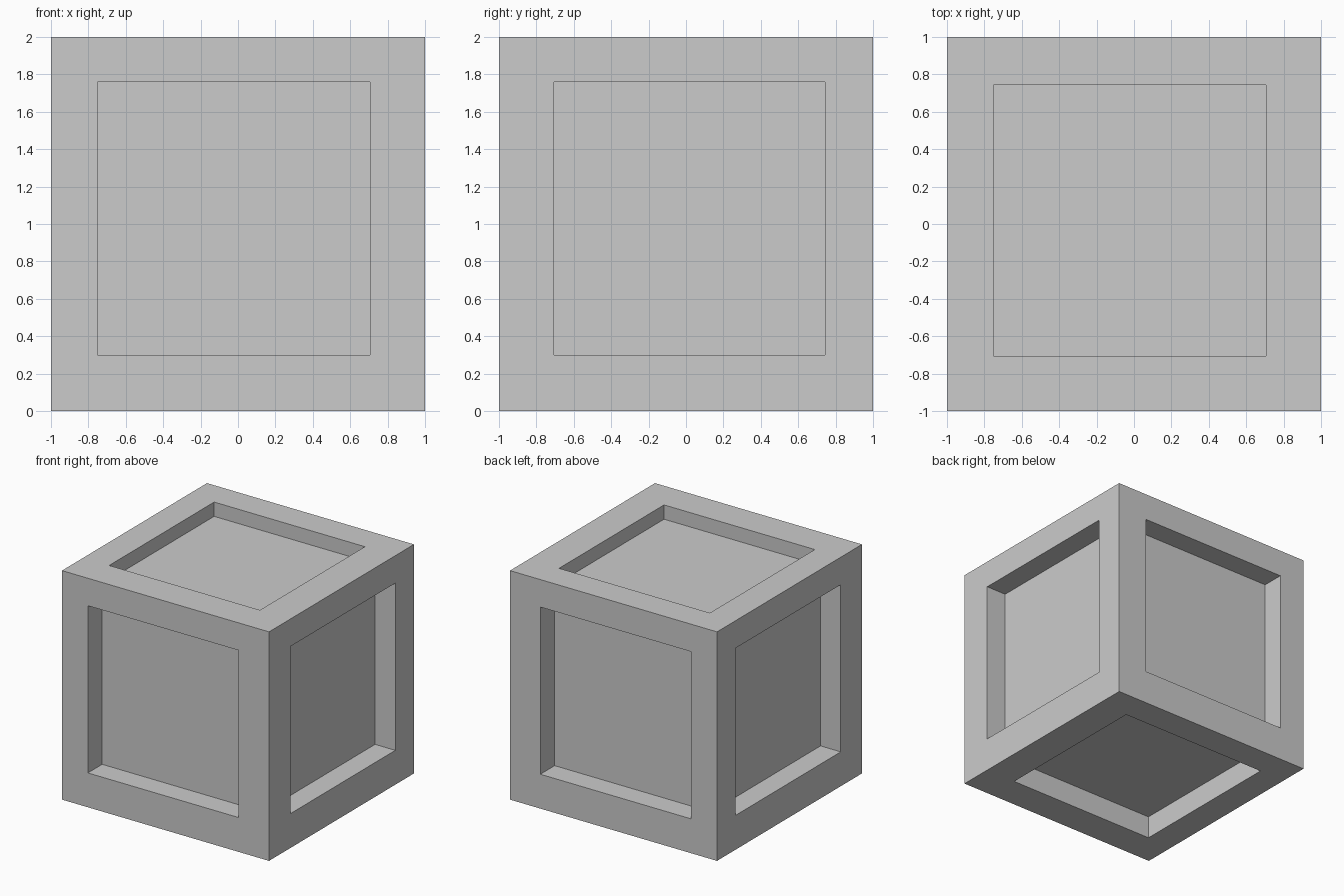
import bpy, bmesh
from mathutils import Vector

if "Cube" in bpy.data.objects:
    bpy.data.objects.remove(bpy.data.objects["Cube"])

# Opening limits shared by opposite sides, and overall block limits
OPEN_LO, OPEN_HI = (-0.75, -0.707, 0.30), (0.707, 0.742, 1.76)
BLOCK_LO, BLOCK_HI = (-1, -1, 0), (1, 1, 2)
# Recess depth for each axis: (low side, high side)
DEPTH = [(0.195, 0.195), (0.197, 0.197), (0.20, 0.125)]


def add_box(bm, lo, hi):
    lo, hi = Vector(lo), Vector(hi)
    verts = bmesh.ops.create_cube(bm, size=1)["verts"]
    bmesh.ops.scale(bm, vec=hi - lo, verts=verts)
    bmesh.ops.translate(bm, vec=(lo + hi) / 2, verts=verts)


def make_object(name, boxes):
    bm = bmesh.new()
    for lo, hi in boxes:
        add_box(bm, lo, hi)
    mesh = bpy.data.meshes.new(name)
    bm.to_mesh(mesh)
    bm.free()
    obj = bpy.data.objects.new(name, mesh)
    bpy.context.collection.objects.link(obj)
    return obj


# One pocket per face, running past the surface for a clean cut
pockets = []
for axis in range(3):
    for side in range(2):
        lo, hi = list(OPEN_LO), list(OPEN_HI)
        if side == 0:
            lo[axis] = BLOCK_LO[axis] - 0.1
            hi[axis] = BLOCK_LO[axis] + DEPTH[axis][0]
        else:
            lo[axis] = BLOCK_HI[axis] - DEPTH[axis][1]
            hi[axis] = BLOCK_HI[axis] + 0.1
        pockets.append((lo, hi))

# Crate body with recessed panels
crate = make_object("crate", [(BLOCK_LO, BLOCK_HI)])
cutter = make_object("panel_cutter", pockets)
cutter.hide_render = True
mod = crate.modifiers.new("recesses", 'BOOLEAN')
mod.operation = 'DIFFERENCE'
mod.solver = 'EXACT'
mod.object = cutter

# Apply the cut and drop the helper
bpy.context.view_layer.objects.active = crate
crate.select_set(True)
bpy.ops.object.modifier_apply(modifier=mod.name)
bpy.data.objects.remove(cutter)
